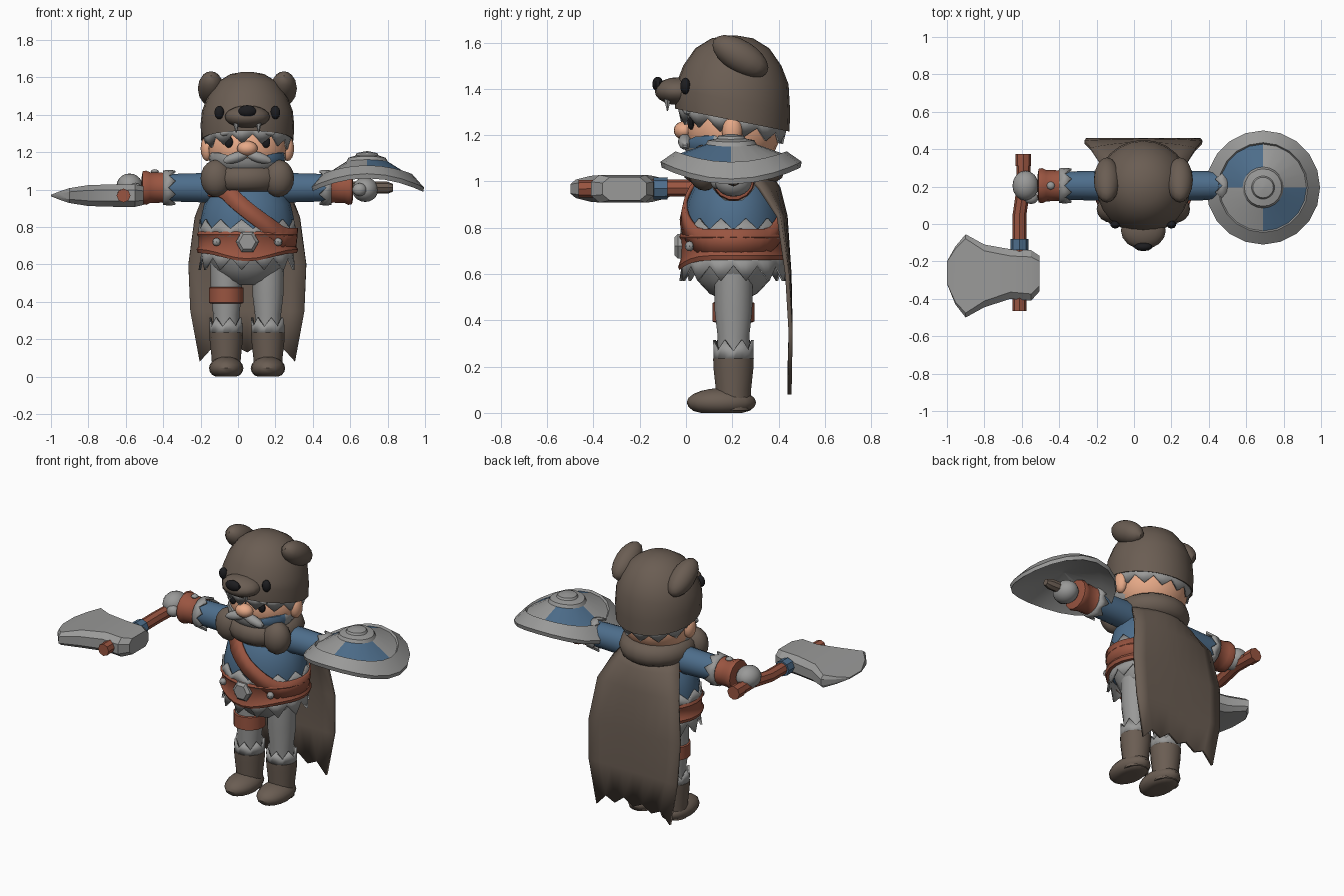
import bpy, bmesh
from math import sin, cos, pi, radians
from mathutils import Vector, Matrix, Euler

cube = bpy.data.objects.get("Cube")
if cube:
    bpy.data.objects.remove(cube)


def material(name, *rgb):
    m = bpy.data.materials.new(name)
    m.use_nodes = True
    m.diffuse_color = (*rgb, 1)
    m.node_tree.nodes["Principled BSDF"].inputs["Base Color"].default_value = (*rgb, 1)
    return m


FUR = material("brown fur", .145, .11, .086)
BLUE = material("blue cloth", .075, .155, .26)
RUST = material("rust leather", .32, .09, .052)
GREY = material("grey", .32, .32, .315)
SKIN = material("skin", .8, .4, .245)
BLACK = material("black", .012, .012, .014)
CX, CY = .05, .205          # body axis


def finish(name, bm, mats, rule=None, sharp=40):
    """Clean the mesh, mark sharp edges, colour faces by rule."""
    bmesh.ops.remove_doubles(bm, verts=bm.verts, dist=1e-5)
    bmesh.ops.recalc_face_normals(bm, faces=bm.faces)
    for f in bm.faces:
        f.smooth = True
        if rule and rule(f.calc_center_median(), f.normal):
            f.material_index = 1
    for e in bm.edges:
        e.smooth = e.calc_face_angle(0) < radians(sharp)
    me = bpy.data.meshes.new(name)
    bm.to_mesh(me)
    bm.free()
    for m in mats if isinstance(mats, tuple) else (mats,):
        me.materials.append(m)
    ob = bpy.data.objects.new(name, me)
    bpy.context.collection.objects.link(ob)
    return ob


def loft(name, loops, mats, rule=None, sharp=40, closed=True, caps=True):
    bm = bmesh.new()
    rows = [[bm.verts.new(p) for p in loop] for loop in loops]
    n = len(rows[0])
    for a, b in zip(rows, rows[1:]):
        for i in range(n if closed else n - 1):
            j = (i + 1) % n
            bm.faces.new((a[i], a[j], b[j], b[i]))
    if caps:
        bm.faces.new(rows[0])
        bm.faces.new(rows[-1])
    return finish(name, bm, mats, rule, sharp)


def lathe(name, profile, mats, c=(CX, CY), sy=1, n=20, warp=None, **kw):
    """Turn (radius, z) pairs about an upright axis; warp may bend or lay it over."""
    loops = []
    for r, z in profile:
        ring = [Vector((c[0] + r * cos(2 * pi * i / n), c[1] + sy * r * sin(2 * pi * i / n), z))
                for i in range(n)]
        loops.append([warp(v) for v in ring] if warp else ring)
    return loft(name, loops, mats, **kw)


def ball(name, c, r, mats, rot=(0, 0, 0), rule=None, cut=None, n=16):
    bm = bmesh.new()
    bmesh.ops.create_uvsphere(bm, u_segments=n, v_segments=n // 2 + 2, radius=1)
    bm.transform(Matrix.LocRotScale(Vector(c), Euler(rot), Vector(r)))
    if cut:
        cut(bm)
    return finish(name, bm, mats, rule)


def zigzag(name, c, r0, r1, z0, z1, teeth, sy=1, warp=None):
    """Band with a straight edge at z0 and points reaching z1."""
    loops, n = [], teeth * 2
    for k in range(2):
        row = []
        for i in range(n):
            t = (1 if i % 2 else .45) * k
            r, a = r0 + (r1 - r0) * t, 2 * pi * i / n
            v = Vector((c[0] + r * cos(a), c[1] + sy * r * sin(a), z0 + (z1 - z0) * t))
            row.append(warp(v) if warp else v)
        loops.append(row)
    ob = loft(name, loops, GREY, sharp=25, caps=False)
    thicken(ob, .012)


def thicken(ob, t):
    m = ob.modifiers.new("thickness", 'SOLIDIFY')
    m.thickness, m.offset = t, 0


def along_x(v):
    return Vector((v.z, CY + v.x, 1.01 + v.y))


# Torso, hips and belt
TORSO = [(.235, .66), (.25, .74), (.25, .84), (.232, .92), (.19, 1.0), (.12, 1.07)]
lathe("tunic", TORSO, BLUE, sy=.85)
lathe("hips", [(.06, .49), (.12, .515), (.18, .57), (.215, .64), (.23, .7)], GREY, sy=.86)
zigzag("tunic_upper_trim", (CX, CY), .258, .25, .75, .84, 13, .88)
zigzag("tunic_lower_trim", (CX, CY), .235, .255, .69, .57, 13, .9)


def belt_dip(v):
    front = max(0, (CY - v.y) / .235) ** 5
    if v.z < .72:
        v.z -= .045 * front
    return v


lathe("belt", [(.24, .66), (.265, .66), (.272, .68), (.26, .7), (.26, .745), (.27, .76), (.262, .775),
               (.24, .775)], RUST, sy=.88, n=28, warp=belt_dip, caps=False)
lathe("buckle", [(.062, .02), (.062, -.035), (.045, -.05)], GREY, c=(0, 0), n=6, sharp=20,
      warp=lambda v: Vector((CX + v.x, v.z, .72 + v.y)))
for s in (-1, 1):
    ball("belt_stud", (CX + s * .165, .015, .72), (.022, .02, .022), GREY, n=8)


# Diagonal chest strap hugging the tunic
def torso_radius(z):
    for (r0, z0), (r1, z1) in zip(TORSO, TORSO[1:]):
        if z <= z1:
            return r0 + (r1 - r0) * max(0, (z - z0) / (z1 - z0))
    return TORSO[-1][0]


strap = [[], []]
for i in range(40):
    a = 2 * pi * i / 40
    mid = min(1.02, max(.74, .89 - .2 * cos(a)))
    for row, off in zip(strap, (-.055, .055)):
        r = torso_radius(mid + off) + .014
        row.append((CX + r * cos(a), CY + .85 * r * sin(a), mid + off))
thicken(loft("chest_strap", strap, RUST, caps=False), .016)

# Fur collar
lathe("fur_collar", [(.15 + .075 * cos(k * pi / 5), 1.06 + .075 * sin(k * pi / 5)) for k in range(11)],
      FUR, caps=False)
for s in (-1, 1):
    ball("collar_lobe", (CX + s * .165, .08, 1.06), (.085, .075, .1), FUR)

# Cape with a ragged hem
ragged = [-.02, .05, .02, .06, .03, .07, .02, .05, -.02]
cape = []
for z, w, y, curl in [(1.06, .17, .34, .1), (.97, .23, .4, .08), (.85, .28, .43, .03), (.6, .315, .447, .01),
                      (.35, .305, .452, 0), (.1, .255, .447, 0)]:
    cape.append([(CX + w * (k - 4) / 4, y - curl * ((k - 4) / 4) ** 2, z + (ragged[k] if z < .2 else 0))
                 for k in range(9)])
thicken(loft("cape", cape, FUR, closed=False, caps=False), .018)

# Legs and boots
for side, x in (("right", -.063), ("left", .16)):
    c = (x, .205)
    lathe(side + "_leg", [(.07, .2), (.07, .33), (.083, .44), (.086, .62)], GREY, c=c, n=14)
    lathe(side + "_boot_shaft", [(.075, .01), (.078, .1), (.088, .19), (.09, .235), (.07, .237)], FUR, c=c, n=14)

    def flat_sole(bm):
        for v in bm.verts:
            v.co.z = max(0, v.co.z)
    ball(side + "_boot_foot", (x, .153, .045), (.092, .15, .062), FUR, cut=flat_sole)
    zigzag(side + "_boot_trim", c, .082, .084, .23, .315, 7)
lathe("thigh_band", [(.08, .39), (.093, .395), (.093, .475), (.08, .48)], RUST, c=(-.063, .205), n=14)

# Arms, bracers and gloves (laid along x)
for side, s in (("right", -1), ("left", 1)):
    def at(d, s=s):
        return CX + s * d
    lathe(side + "_sleeve", [(.085, at(.12)), (.08, at(.25)), (.074, at(.46))], BLUE, c=(0, 0), n=14, warp=along_x)
    lathe(side + "_bracer", [(.07, at(.43)), (.092, at(.435)), (.082, at(.455)), (.084, at(.52)), (.094, at(.54)),
                             (.09, at(.56)), (.06, at(.565))], RUST, c=(0, 0), n=14, warp=along_x)
    zigzag(side + "_cuff_trim", (0, 0), .086, .094, at(.45), at(.385), 8, warp=along_x)
    ball(side + "_bracer_stud", (at(.495), CY, 1.095), (.022, .022, .014), GREY, n=8)
    ball(side + "_glove", (at(.63), CY, 1.02 if s < 0 else 1.0), (.07, .08, .066), GREY)
    ball(side + "_thumb", (at(.6), .14, 1.0), (.04, .035, .035), GREY, n=10)

# Head, face and beard
ball("head", (CX, .205, 1.22), (.215, .205, .18), SKIN, n=20)
ball("nose", (CX, -.008, 1.22), (.055, .045, .04), SKIN)
for s in (-1, 1):
    ball("face_ear", (CX + s * .215, .2, 1.22), (.035, .045, .068), SKIN, n=12)
    ball("face_eye", (CX + s * .1, .022, 1.255), (.024, .016, .032), BLACK, n=10)
    ball("eyebrow", (CX + s * .095, .01, 1.31), (.055, .025, .02), GREY, rot=(0, s * .25, 0), n=10)
    ball("moustache", (CX + s * .06, -.005, 1.172), (.075, .03, .028), GREY, rot=(0, s * .3, 0), n=10)


def trim_beard(bm):
    for v in bm.verts:
        v.co.z = min(v.co.z, 1.17 + 1.2 * (v.co.x - CX) ** 2)


ball("beard", (CX, .165, 1.17), (.205, .178, .115), (GREY, BLUE), cut=trim_beard, n=24,
     rule=lambda c, n: c.x > .17 and c.z > 1.14 and c.y < .13)


# Bear hood
def hood_slope(v):
    if v.z < 1.38:
        v.z -= .2 * (v.y - .2)
    return v


lathe("bear_hood", [(.02, 1.63), (.09, 1.618), (.16, 1.575), (.212, 1.5), (.243, 1.42), (.25, 1.35), (.247, 1.265),
                    (.2, 1.28)], FUR, c=(CX, .2), n=24, warp=hood_slope)
zigzag("hair_fringe", (CX, .2), .235, .215, 1.29, 1.205, 13, warp=hood_slope)
ball("snout", (CX, -.035, 1.39), (.12, .1, .06), FUR, n=16)
ball("snout_nose", (CX, -.122, 1.42), (.05, .024, .032), BLACK, n=10)
for s in (-1, 1):
    ball("hood_eye", (CX + s * .15, -.003, 1.412), (.027, .022, .036), BLACK, n=10)
    ball("hood_ear", (CX + s * .195, .235, 1.54), (.07, .135, .07), FUR, rot=(-.55, 0, 0))
    lathe("fang", [(.018, 1.36), (.003, 1.305)], GREY, c=(CX + s * .06, -.08), n=6)


# Round shield, bowed across x
def bow(v):
    v.z -= .8 * (v.x - .69) ** 2
    return v


def quarter(c, n):
    dx, dy = c.x - .69, c.y - .195
    r = (dx * dx + dy * dy) ** .5
    return n.z > .3 and .115 < r < .225 and dx * dy < 0


lathe("shield", [(.01, 1.13), (.22, 1.09), (.3, 1.06), (.305, 1.085), (.24, 1.13), (.232, 1.117), (.11, 1.16),
                 (.1, 1.178), (.062, 1.185), (.055, 1.197), (.01, 1.205)], (GREY, BLUE), c=(.69, .195), n=20,
      warp=bow, rule=quarter, sharp=20)
lathe("shield_grip", [(.032, .58), (.032, .8), (.02, .83)], FUR, c=(0, 0), n=8, warp=along_x)


# Axe held forward along y
def rod(name, path, r, mat):
    loft(name, [[(x + r * cos(k * pi / 4), y, z + r * sin(k * pi / 4)) for k in range(8)] for x, y, z in path], mat)


rod("axe_handle", [(-.592, .37, .985), (-.59, .2, .985), (-.612, .05, .972), (-.612, -.465, .968)], .037, RUST)
rod("axe_binding", [(-.612, -.14, .969), (-.612, -.08, .97)], .048, BLUE)
rod("axe_pommel", [(-.592, .375, .985), (-.592, .31, .985)], .042, RUST)
blade = []
for x, lo, hi, h in [(-1, -.32, -.2, .004), (-.955, -.43, -.12, .022), (-.9, -.5, -.055, .04),
                     (-.8, -.445, -.11, .056), (-.66, -.4, -.135, .06), (-.55, -.41, -.14, .06),
                     (-.505, -.36, -.17, .05)]:
    b = h * .6
    blade.append([(x, y, .968 + z) for y, z in ((lo, -h / 2), (lo + b, -h), (hi - b, -h), (hi, -h / 2),
                                                (hi, h / 2), (hi - b, h), (lo + b, h), (lo, h / 2))])
loft("axe_blade", blade, GREY, sharp=25)
